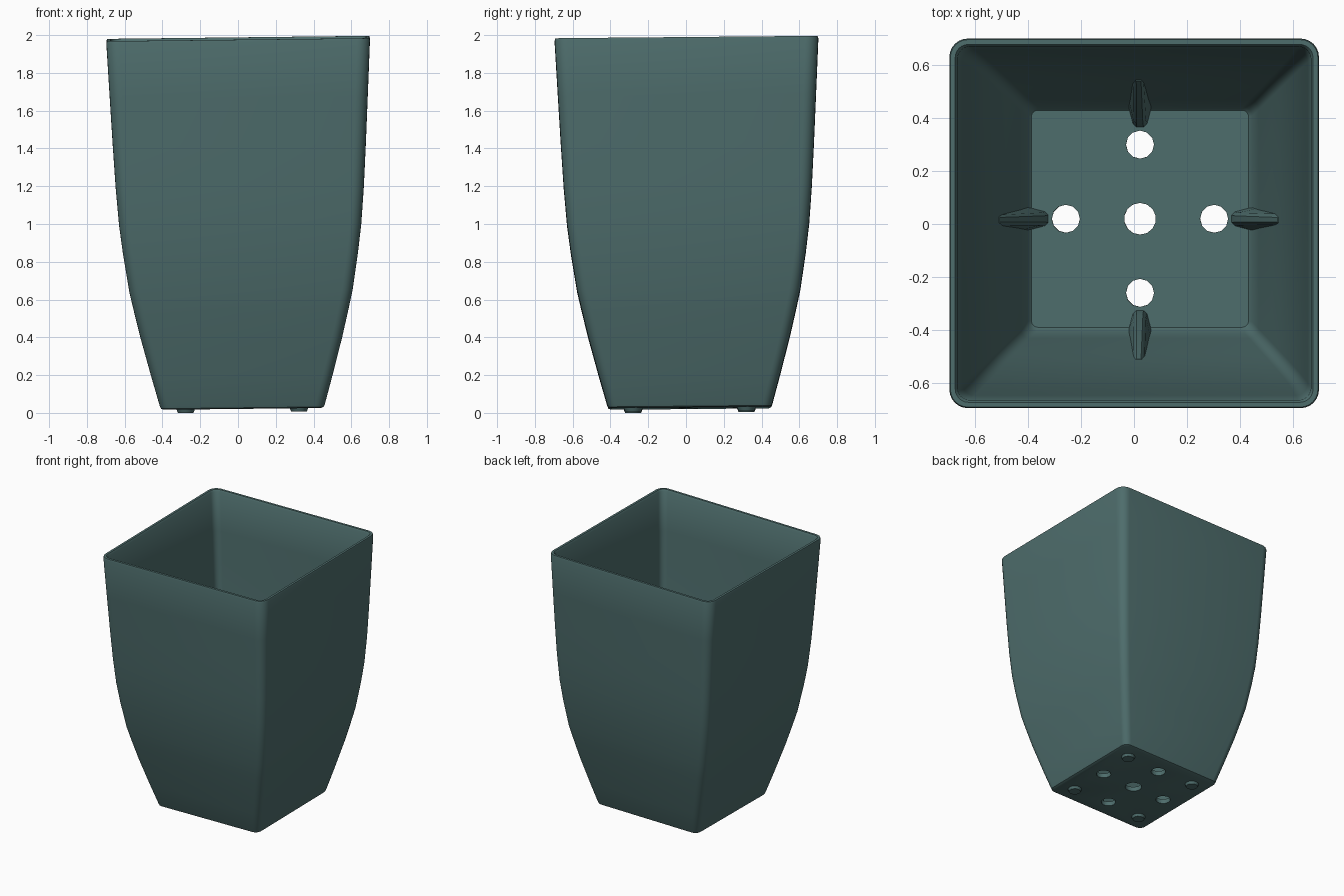
import bpy, bmesh, math
from mathutils import Matrix, Vector

cube = bpy.data.objects.get("Cube")
if cube:
    bpy.data.objects.remove(cube, do_unlink=True)

# One dull teal plastic
teal = bpy.data.materials.new("dull_teal")
teal.use_nodes = True
colour = (0.076, 0.153, 0.15, 1)
teal.diffuse_color = colour
bsdf = next(n for n in teal.node_tree.nodes if n.type == 'BSDF_PRINCIPLED')
bsdf.inputs["Base Color"].default_value = colour
bsdf.inputs["Roughness"].default_value = 0.6

# The whole pot leans very slightly
LEAN = (Matrix.Translation((0.023, 0.02, 0.025))
        @ Matrix.Rotation(-0.0115, 4, 'Y') @ Matrix.Rotation(0.009, 4, 'X'))
FLOOR = 0.035
HOLE_OFFSET = 0.28


def make_object(name, bm, smooth=True):
    bmesh.ops.recalc_face_normals(bm, faces=bm.faces)
    mesh = bpy.data.meshes.new(name)
    bm.to_mesh(mesh)
    bm.free()
    mesh.materials.append(teal)
    obj = bpy.data.objects.new(name, mesh)
    bpy.context.collection.objects.link(obj)
    obj.matrix_world = LEAN
    if smooth:
        smooth_shade(obj)
    return obj


def smooth_shade(obj):
    bpy.ops.object.select_all(action='DESELECT')
    obj.select_set(True)
    bpy.context.view_layer.objects.active = obj
    bpy.ops.object.shade_smooth_by_angle(angle=math.radians(40))


def rounded_square(bm, half, z, radius, steps=6):
    ring = []
    for corner in range(4):
        turn = Matrix.Rotation(corner * math.pi / 2, 4, 'Z')
        for i in range(steps + 1):
            a = i / steps * math.pi / 2
            c = half - radius
            ring.append(bm.verts.new(turn @ Vector(
                (c + radius * math.cos(a), c + radius * math.sin(a), z))))
    return ring


def cylinder(bm, x, y, z, radius, depth, sides, top=None):
    bmesh.ops.create_cone(bm, cap_ends=True, segments=sides, radius1=radius,
                          radius2=radius if top is None else top, depth=depth,
                          matrix=Matrix.Translation((x, y, z)))


# Pot body: outside profile, rim, then inside profile down to the floor
wall = [(0.437, 0.02), (0.48, 0.175), (0.533, 0.375), (0.565, 0.51),
        (0.591, 0.625), (0.622, 0.825), (0.641, 0.975), (0.657, 1.175),
        (0.670, 1.4), (0.683, 1.65), (0.698, 1.945)]
bm = bmesh.new()
rings = [rounded_square(bm, 0.418, 0, 0.035), rounded_square(bm, 0.431, 0.006, 0.045)]
rings += [rounded_square(bm, h, z, 0.05 + 0.01 * z) for h, z in wall]
rings.append(rounded_square(bm, 0.694, 1.957, 0.066))
rings.append(rounded_square(bm, 0.676, 1.957, 0.05))
rings += [rounded_square(bm, h - 0.03, z, 0.035 + 0.007 * z) for h, z in reversed(wall[1:])]
rings.append(rounded_square(bm, 0.424, FLOOR + 0.015, 0.035))
rings.append(rounded_square(bm, 0.41, FLOOR, 0.025))
for low, high in zip(rings, rings[1:]):
    for i in range(len(low)):
        j = (i + 1) % len(low)
        bm.faces.new((low[i], low[j], high[j], high[i]))
bm.faces.new(rings[0])
bm.faces.new(rings[-1])
pot = make_object("pot_body", bm, smooth=False)

# Drain holes: one in the middle, four around it
bm = bmesh.new()
cylinder(bm, 0, 0, 0, 0.06, 0.3, 14)
for q in range(4):
    a = q * math.pi / 2
    cylinder(bm, HOLE_OFFSET * math.cos(a), HOLE_OFFSET * math.sin(a), 0, 0.053, 0.3, 12)
cutter = make_object("drain_hole_cutter", bm, smooth=False)
cutter.hide_render = True
cut = pot.modifiers.new("drain_holes", 'BOOLEAN')
cut.operation = 'DIFFERENCE'
cut.solver = 'EXACT'
cut.object = cutter
bpy.context.view_layer.objects.active = pot
pot.select_set(True)
bpy.ops.object.modifier_apply(modifier=cut.name)
bpy.data.objects.remove(cutter, do_unlink=True)
smooth_shade(pot)

# Gusset ribs where the walls meet the floor
for q, side in enumerate(("left", "back", "right", "front")):
    bm = bmesh.new()
    spin = Matrix.Rotation(q * math.pi / 2, 4, 'Z')
    ridge = [(0.345, FLOOR - 0.01, 0.027), (0.36, 0.12, 0.024), (0.525, 0.48, 0.018)]
    back = [(0.425, FLOOR - 0.01, 0.045), (0.445, 0.12, 0.04), (0.54, 0.48, 0.022)]
    loops = []
    for (xf, z, wf), (xb, _, wb) in zip(ridge, back):
        loops.append([bm.verts.new(spin @ Vector(p)) for p in (
            (xf + 0.012, -wf, z), (xf, -wf * 0.5, z), (xf, wf * 0.5, z),
            (xf + 0.012, wf, z), (xb, wb, z), (xb, -wb, z))])
    for low, high in zip(loops, loops[1:]):
        for i in range(6):
            j = (i + 1) % 6
            bm.faces.new((low[i], low[j], high[j], high[i]))
    bm.faces.new(loops[0])
    bm.faces.new(loops[-1])
    make_object(side + "_rib", bm)

# Small round feet near the corners of the base
bm = bmesh.new()
for x in (-0.3, 0.3):
    for y in (-0.3, 0.3):
        cylinder(bm, x, y, -0.004, 0.042, 0.03, 14, top=0.055)
make_object("feet", bm)
